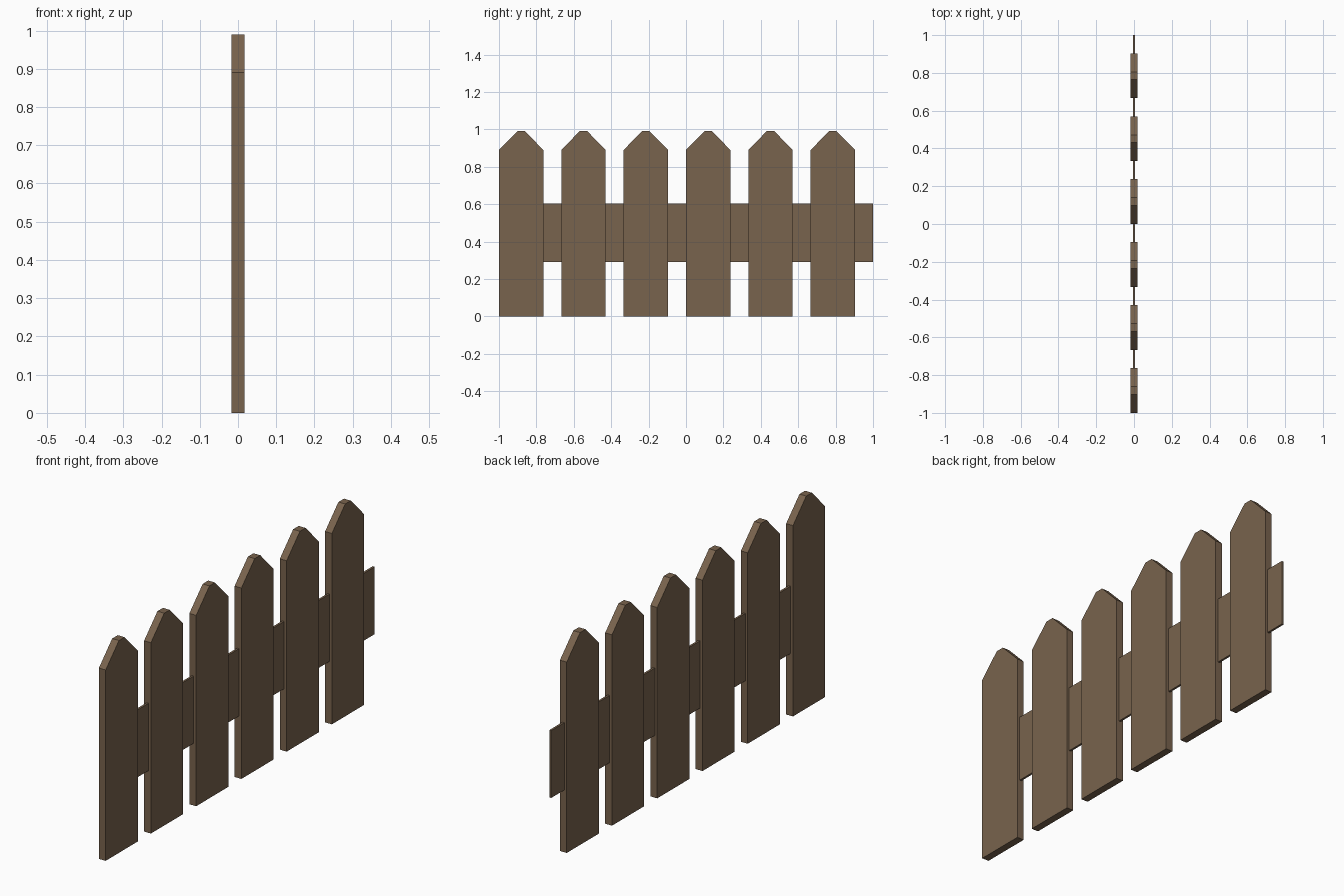
import bpy, bmesh

if "Cube" in bpy.data.objects:
    bpy.data.objects.remove(bpy.data.objects["Cube"])

wood = bpy.data.materials.new("brown wood")
wood.diffuse_color = (0.19, 0.125, 0.075, 1)
wood.use_nodes = True
wood.node_tree.nodes["Principled BSDF"].inputs["Base Color"].default_value = wood.diffuse_color


def extrude_profile(name, profile, half_thickness):
    """Solid from a (y, z) outline, extruded along x and centred on x = 0."""
    bm = bmesh.new()
    face = bm.faces.new([bm.verts.new((-half_thickness, y, z)) for y, z in profile])
    new = bmesh.ops.extrude_face_region(bm, geom=[face])["geom"]
    verts = [v for v in new if isinstance(v, bmesh.types.BMVert)]
    bmesh.ops.translate(bm, verts=verts, vec=(2 * half_thickness, 0, 0))
    bmesh.ops.recalc_face_normals(bm, faces=bm.faces)
    mesh = bpy.data.meshes.new(name)
    bm.to_mesh(mesh)
    bm.free()
    mesh.materials.append(wood)
    obj = bpy.data.objects.new(name, mesh)
    bpy.context.collection.objects.link(obj)
    return obj


# Pickets with clipped pointed tops
WIDTH, SPACING = 0.237, 1 / 3
for i in range(6):
    y = -1 + i * SPACING
    extrude_profile(f"picket_{i + 1}", [
        (y, 0), (y + WIDTH, 0), (y + WIDTH, 0.89),
        (y + 0.139, 0.99), (y + 0.098, 0.99), (y, 0.89)], 0.0175)

# Thin wide rail through the pickets, overhanging at the +y end
extrude_profile("rail", [(-0.88, 0.29), (1, 0.29), (1, 0.604), (-0.88, 0.604)], 0.005)
